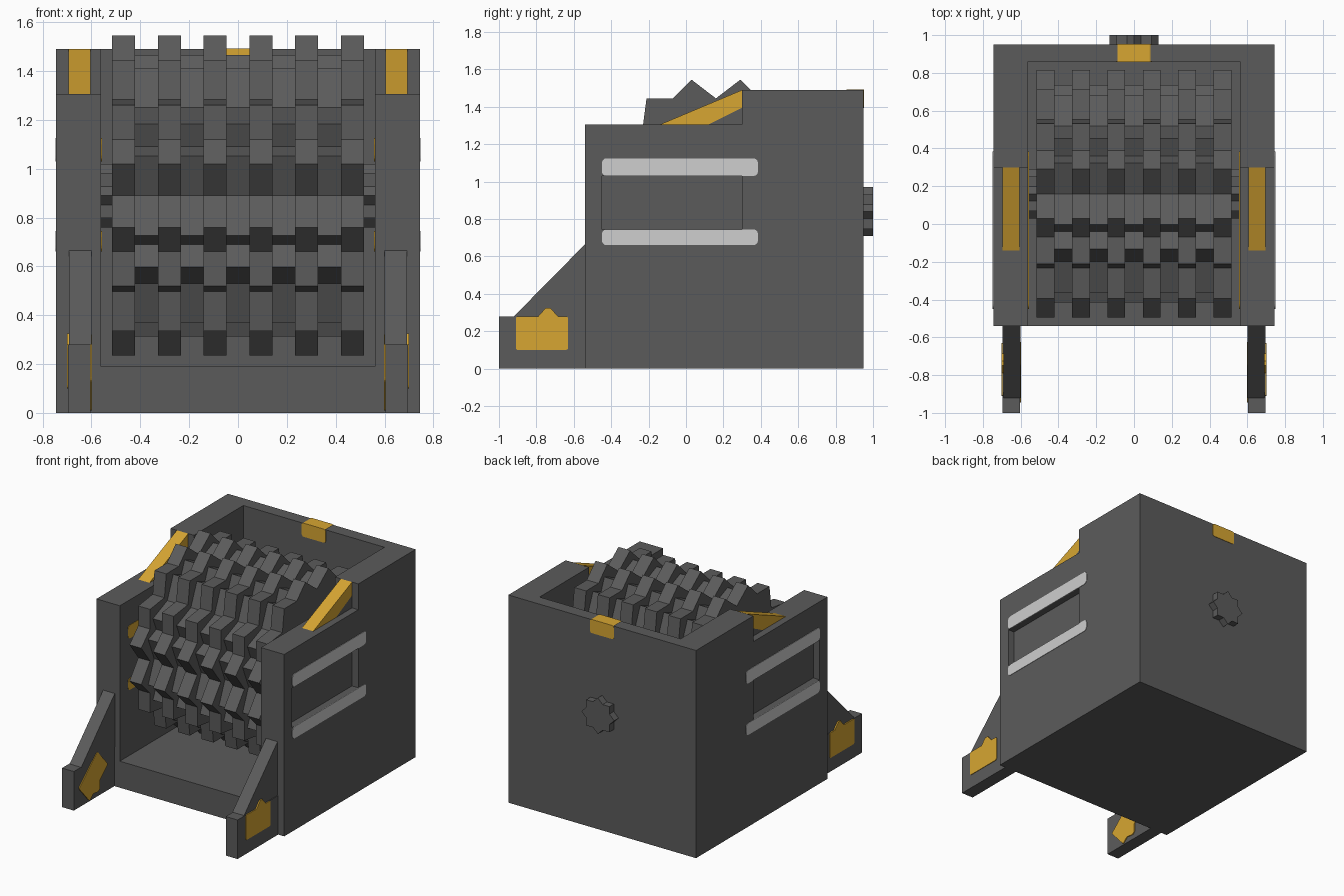
import bpy, bmesh, math
from mathutils import Vector, Matrix

cube = bpy.data.objects.get("Cube")
if cube:
    bpy.data.objects.remove(cube, do_unlink=True)


def material(name, rgb):
    m = bpy.data.materials.new(name)
    m.use_nodes = True
    m.diffuse_color = (*rgb, 1)
    bsdf = m.node_tree.nodes["Principled BSDF"]
    bsdf.inputs["Base Color"].default_value = (*rgb, 1)
    bsdf.inputs["Roughness"].default_value = 0.8
    return m


GREY = material("dark grey", (0.105, 0.105, 0.105))
YELLOW = material("warm yellow", (0.68, 0.38, 0.032))
PALE = material("pale grey", (0.62, 0.62, 0.62))


def prism(name, outline, axis, start, end, mat):
    """Extrude a (y, z) outline along x, or an (x, z) outline along y."""
    bm = bmesh.new()
    place = {"x": lambda p: (start, p[0], p[1]), "y": lambda p: (p[0], start, p[1])}[axis]
    face = bm.faces.new([bm.verts.new(place(p)) for p in outline])
    new = bmesh.ops.extrude_face_region(bm, geom=[face])["geom"]
    shift = Vector((end - start, 0, 0) if axis == "x" else (0, end - start, 0))
    bmesh.ops.translate(bm, vec=shift, verts=[v for v in new if isinstance(v, bmesh.types.BMVert)])
    bmesh.ops.recalc_face_normals(bm, faces=bm.faces)
    mesh = bpy.data.meshes.new(name)
    bm.to_mesh(mesh)
    bm.free()
    mesh.materials.append(mat)
    obj = bpy.data.objects.new(name, mesh)
    bpy.context.scene.collection.objects.link(obj)
    return obj


def rect(a0, a1, b0, b1):
    return [(a0, b0), (a1, b0), (a1, b1), (a0, b1)]


def rounded(a0, a1, b0, b1, r=0.025):
    pts = []
    corners = [(a1 - r, b1 - r), (a0 + r, b1 - r), (a0 + r, b0 + r), (a1 - r, b0 + r)]
    for quarter, (a, b) in enumerate(corners):
        for step in range(4):
            t = math.radians(quarter * 90 + step * 30)
            pts.append((a + r * math.cos(t), b + r * math.sin(t)))
    return pts


def star(centre, length, width, turn=0):
    """Outline of four crossed rectangles (half sizes given), 45 degrees apart."""
    half = math.degrees(math.atan2(width, length))
    angles = {round(turn + 22.5 * k, 3) % 360 for k in range(16)}
    angles |= {round(turn + 45 * k + s * half, 3) % 360 for k in range(8) for s in (-1, 1)}

    def radius(t):
        best = 0
        for k in range(4):
            d = math.radians(t - turn - 45 * k)
            best = max(best, min(length / max(abs(math.cos(d)), 1e-6),
                                 width / max(abs(math.sin(d)), 1e-6)))
        return best

    return [(centre[0] + radius(t) * math.cos(math.radians(t)),
             centre[1] + radius(t) * math.sin(math.radians(t))) for t in sorted(angles)]


# Housing: stepped block with an open cavity and a shallow recess in each side
FRONT, BACK, STEP_Y, STEP_Z, TOP = -0.54, 0.95, 0.3, 1.305, 1.49
WALL, INNER = 0.745, 0.56
housing = prism("housing", [(FRONT, 0), (BACK, 0), (BACK, TOP), (STEP_Y, TOP),
                            (STEP_Y, STEP_Z), (FRONT, STEP_Z)], "x", -WALL, WALL, GREY)
cutters = [prism("cavity_cutter", rect(-0.7, 0.86, 0.19, 1.7), "x", -INNER, INNER, GREY)]
for s in (-1, 1):
    cutters.append(prism("recess_cutter", rect(-0.45, 0.3, 0.745, 1.03),
                         "x", s * (WALL - 0.05), s * (WALL + 0.1), GREY))
bpy.context.view_layer.objects.active = housing
for c in cutters:
    c.hide_render = True
    mod = housing.modifiers.new("cut", "BOOLEAN")
    mod.operation, mod.solver, mod.object = "DIFFERENCE", "EXACT", c
    bpy.ops.object.modifier_apply(modifier=mod.name)
    bpy.data.objects.remove(c, do_unlink=True)

# Toothed drum: alternating large and small star discs on an axle
HUB = (0.16, 0.89)
DISCS, SPAN = 11, 0.515
thick = 2 * SPAN / DISCS
for i in range(DISCS):
    x = -SPAN + i * thick
    if i % 2 == 0:
        outline = star(HUB, 0.555, 0.371)
    else:
        outline = star(HUB, 0.47, 0.371, 22.5)
    prism("drum_disc", outline, "x", x, x + thick, GREY)
side = 0.13 / math.sqrt(2)
prism("drum_axle", star(HUB, side, side), "x", -INNER, INNER, GREY)

# Star knob on the back
prism("back_knob", star((0, 0.84), side, side), "y", BACK - 0.02, 1.0, GREY)

# Yellow marker wrapped over the back wall
prism("back_marker", rounded(-0.095, 0.095, 1.395, TOP + 0.003, 0.015),
      "y", 0.857, BACK + 0.003, YELLOW)

# Foot marker outline around the origin, with a small peak
marker = rounded(-0.14, 0.14, -0.09, 0.09, 0.012)
marker[4:4] = [(0.085, 0.09), (0.045, 0.135), (0.02, 0.135), (-0.02, 0.09)]


def placed(outline, centre, degrees):
    turn = Matrix.Rotation(math.radians(degrees), 2)
    return [tuple(turn @ Vector(p) + Vector(centre)) for p in outline]


for s, label in ((1, "left"), (-1, "right")):
    # Sloping wedges on the side walls with a yellow slab on top
    prism(label + "_wedge", [(0.12, STEP_Z), (STEP_Y, STEP_Z), (STEP_Y, 1.395)],
          "x", s * 0.605, s * 0.695, GREY)
    prism(label + "_wedge_slab", [(-0.14, STEP_Z), (0.12, STEP_Z), (STEP_Y, 1.395), (STEP_Y, TOP)],
          "x", s * 0.605, s * 0.695, YELLOW)

    # Front legs: low foot with a triangular brace above
    prism(label + "_foot", rect(-1, FRONT, 0, 0.28), "x", s * 0.603, s * 0.697, GREY)
    prism(label + "_brace", [(-0.92, 0.28), (FRONT, 0.28), (FRONT, 0.665)],
          "x", s * 0.6, s * 0.692, GREY)
    prism(label + "_foot_outer_marker", placed(marker, (-0.77, 0.19), 0),
          "x", s * 0.692, s * 0.701, YELLOW)
    prism(label + "_foot_inner_marker", placed(marker, (-0.785, 0.165), 222),
          "x", s * 0.597, s * 0.605, YELLOW)

    # Painted strips above and below the recess, outside and inside
    for low, high in ((0.66, 0.745), (1.03, 1.125)):
        prism(label + "_outer_strip", rounded(-0.45, 0.385, low, high),
              "x", s * (WALL - 0.002), s * (WALL + 0.003), PALE)
        prism(label + "_inner_strip", rounded(-0.45, 0.385, low, high),
              "x", s * (INNER - 0.003), s * (INNER + 0.002), YELLOW)
